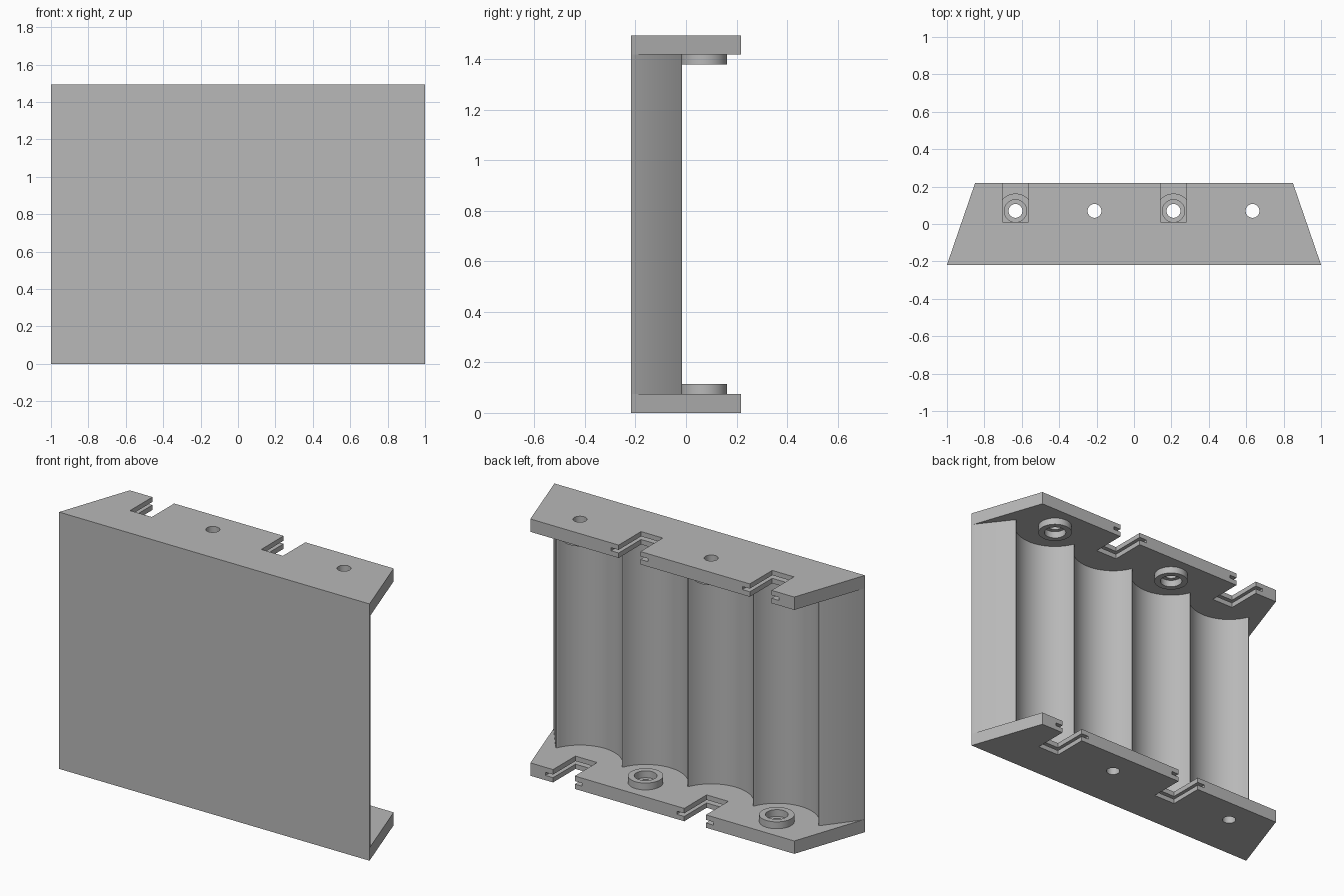
import bpy, bmesh, math

if "Cube" in bpy.data.objects:
    bpy.data.objects.remove(bpy.data.objects["Cube"])

# Main dimensions
HEIGHT, PLATE = 1.495, 0.075
FRONT, BACK = -0.218, 0.218
PITCH, AXIS_Y = 0.4225, 0.07
CELLS = [(i - 1.5) * PITCH for i in range(4)]

grey = bpy.data.materials.new("grey plastic")
grey.diffuse_color = (0.48, 0.48, 0.48, 1)
grey.use_nodes = True
grey.node_tree.nodes["Principled BSDF"].inputs["Base Color"].default_value = grey.diffuse_color


def add_object(name, bm):
    bmesh.ops.recalc_face_normals(bm, faces=bm.faces)
    mesh = bpy.data.meshes.new(name)
    bm.to_mesh(mesh)
    bm.free()
    mesh.materials.append(grey)
    ob = bpy.data.objects.new(name, mesh)
    bpy.context.collection.objects.link(ob)
    return ob


def prism(points, z0, z1):
    bm = bmesh.new()
    face = bm.faces.new([bm.verts.new((x, y, z0)) for x, y in points])
    ext = bmesh.ops.extrude_face_region(bm, geom=[face])
    for v in ext["geom"]:
        if isinstance(v, bmesh.types.BMVert):
            v.co.z = z1
    return bm


def box(name, x0, x1, y0, y1, z0, z1):
    return add_object(name, prism([(x0, y0), (x1, y0), (x1, y1), (x0, y1)], z0, z1))


def circle(x, r, n=48):
    return [(x + r * math.cos(2 * math.pi * i / n),
             AXIS_Y + r * math.sin(2 * math.pi * i / n)) for i in range(n)]


def cut(ob, cutters):
    for c in cutters:
        mod = ob.modifiers.new("cut", 'BOOLEAN')
        mod.operation, mod.solver, mod.object = 'DIFFERENCE', 'EXACT', c
    bpy.context.view_layer.update()
    dg = bpy.context.evaluated_depsgraph_get()
    mesh = bpy.data.meshes.new_from_object(ob.evaluated_get(dg))
    ob.modifiers.clear()
    ob.data = mesh
    for c in cutters:
        bpy.data.objects.remove(c)


def smooth(ob):
    bpy.ops.object.select_all(action='DESELECT')
    ob.select_set(True)
    bpy.context.view_layer.objects.active = ob
    bpy.ops.object.shade_smooth_by_angle(angle=math.radians(30))


# End plate with two grooved notches and two holes, each hole ringed by a boss
def end_plate(prefix, top):
    plate = add_object(prefix + "_plate", prism(
        [(-1, FRONT), (1, FRONT), (0.85, BACK), (-0.85, BACK)], 0, PLATE))
    cutters = []
    for x in (CELLS[1], CELLS[3]):
        cutters.append(box("notch", x - 0.07, x + 0.07, 0.012, 0.3, -0.1, 0.2))
        cutters.append(box("groove", x - 0.118, x + 0.118, -0.036, 0.3, 0.028, 0.046))
    for x in (CELLS[0], CELLS[2]):
        cutters.append(add_object("hole", prism(circle(x, 0.037), -0.1, 0.2)))
    cut(plate, cutters)
    parts = [plate]
    for n, x in enumerate((CELLS[0], CELLS[2])):
        ring = add_object(f"{prefix}_boss_{n + 1}",
                          prism(circle(x, 0.093), PLATE, PLATE + 0.04))
        cut(ring, [add_object("bore", prism(circle(x, 0.06), 0, 0.2))])
        parts.append(ring)
    for ob in parts:
        if top:  # half turn about the y axis
            for v in ob.data.vertices:
                v.co.x, v.co.z = -v.co.x, HEIGHT - v.co.z
        smooth(ob)


end_plate("bottom", False)
end_plate("top", True)

# Wall between the plates: flat front, four round troughs behind
ridge_y = -0.008
half = math.atan2(PITCH / 2, AXIS_Y - ridge_y)
radius = math.hypot(PITCH / 2, AXIS_Y - ridge_y)
profile = [(1, FRONT), (-1, FRONT), (-0.993, -0.2)]
STEPS = 24
for k, cx in enumerate(CELLS):
    for i in range(0 if k == 0 else 1, STEPS + 1):
        a = -half + 2 * half * i / STEPS
        profile.append((cx + radius * math.sin(a), AXIS_Y - radius * math.cos(a)))
profile.append((0.993, -0.2))
bm = prism(profile, PLATE, HEIGHT - PLATE)

# Rounded ridges between the troughs
ridges = [e for e in bm.edges
          if all(abs(v.co.y - ridge_y) < 1e-4 for v in e.verts)
          and abs(e.verts[0].co.z - e.verts[1].co.z) > 0.5]
bmesh.ops.bevel(bm, geom=ridges, offset=0.014, offset_type='OFFSET',
                segments=4, profile=0.5, affect='EDGES')
smooth(add_object("trough_wall", bm))
